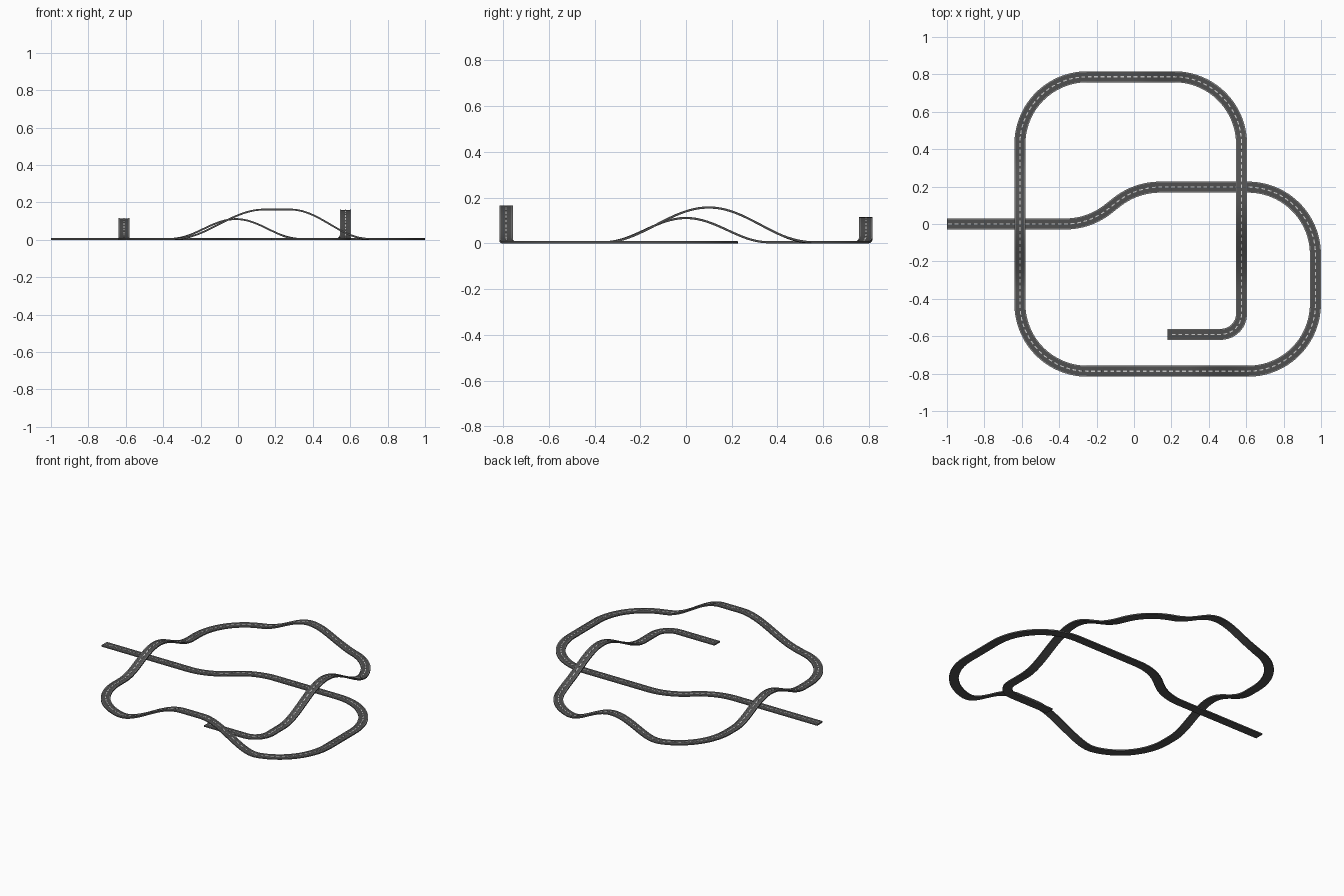
import bpy, math
from mathutils import Vector

if "Cube" in bpy.data.objects:
    bpy.data.objects.remove(bpy.data.objects["Cube"])

# Plan of the road: corner points with fillet radius
PLAN = [(-1.0, 0, 0), (-0.24, 0, .37), (0.01, 0.197, .37), (0.97, 0.197, .36),
        (0.97, -0.787, .36), (-0.61, -0.787, .36), (-0.61, 0.787, .36),
        (0.575, 0.787, .36), (0.575, -0.59, .11), (0.18, -0.59, 0)]
# Hills: straight's axis (0 = x, 1 = y), its fixed coordinate, start, crest start, crest end, end, height
HILLS = [(0, -0.787, -.34, .14, .28, .70, .157), (1, -0.61, -.36, 0, 0, .36, .106),
         (0, 0.787, -.36, -.01, -.01, .33, .106), (1, 0.575, -.36, .1, .1, .55, .152)]
FLAT_UNTIL = 2.3  # the first stretch stays on the ground, under the bridges

def ease(a, b, v):
    t = min(1, max(0, (v - a) / (b - a)))
    return (1 - math.cos(math.pi * t)) / 2

def height(p, s):
    z = 0
    for ax, fixed, a, b, c, d, h in HILLS:
        if s > FLAT_UNTIL and abs(p[1 - ax] - fixed) < 0.12:
            z = max(z, h * min(ease(a, b, p[ax]), 1 - ease(c, d, p[ax])))
    return z

def plan_points():
    pts = [Vector(PLAN[0][:2])]
    for i in range(1, len(PLAN) - 1):
        p, c, n = (Vector(PLAN[k][:2]) for k in (i - 1, i, i + 1))
        u, v = (p - c).normalized(), (n - c).normalized()
        r, half = PLAN[i][2], u.angle(v) / 2
        d = r / math.tan(half)
        centre = c + (u + v).normalized() * r / math.sin(half)
        a = c + u * d - centre
        turn = (math.pi - 2 * half) * (1 if u.x * v.y - u.y * v.x < 0 else -1)
        steps = max(8, round(abs(turn) / 0.03))
        for k in range(steps + 1):
            t = turn * k / steps
            pts.append(centre + Vector((a.x * math.cos(t) - a.y * math.sin(t),
                                        a.x * math.sin(t) + a.y * math.cos(t))))
    return pts + [Vector(PLAN[-1][:2])]

PTS = plan_points()
DIST = [0]
for a, b in zip(PTS, PTS[1:]):
    DIST.append(DIST[-1] + (b - a).length)
LENGTH = DIST[-1]

def at(s):
    i = 0
    while i < len(PTS) - 2 and DIST[i + 1] < s:
        i += 1
    p = PTS[i].lerp(PTS[i + 1], (s - DIST[i]) / (DIST[i + 1] - DIST[i]))
    return Vector((p.x, p.y, height(p, s)))

def frame(s):
    p = at(s)
    t = (at(min(LENGTH, s + .006)) - at(max(0, s - .006))).normalized()
    side = Vector((-t.y, t.x, 0)).normalized()
    return p, side, t.cross(side)

def sweep(name, profile, spans, mat):
    verts, faces, n = [], [], len(profile)
    for s0, s1, steps in spans:
        base = len(verts)
        for k in range(steps + 1):
            p, side, up = frame(s0 + (s1 - s0) * k / steps)
            verts += [p + side * a + up * b for a, b in profile]
        for k in range(steps):
            for j in range(n):
                q, m = base + k * n, (j + 1) % n
                faces.append((q + j, q + n + j, q + n + m, q + m))
        faces.append(tuple(base + j for j in range(n)))
        faces.append(tuple(base + steps * n + j for j in reversed(range(n))))
    me = bpy.data.meshes.new(name)
    me.from_pydata(verts, [], faces)
    ob = bpy.data.objects.new(name, me)
    bpy.context.collection.objects.link(ob)
    me.materials.append(mat)
    bpy.context.view_layer.objects.active = ob
    ob.select_set(True)
    bpy.ops.object.mode_set(mode='EDIT')
    bpy.ops.mesh.select_all(action='SELECT')
    bpy.ops.mesh.normals_make_consistent(inside=False)
    bpy.ops.object.mode_set(mode='OBJECT')
    bpy.ops.object.shade_smooth_by_angle(angle=math.radians(30))
    ob.select_set(False)

def material(name, g):
    m = bpy.data.materials.new(name)
    m.diffuse_color = (g, g, g, 1)
    m.use_nodes = True
    m.node_tree.nodes["Principled BSDF"].inputs["Base Color"].default_value = m.diffuse_color
    return m

full = [(0, LENGTH, 420)]
# Road slab
sweep("road_bed", [(-.0295, 0), (.0295, 0), (.0295, .0085), (-.0295, .0085)], full, material("asphalt", .08))
# Light border strips along both edges
border = material("border_grey", .27)
for name, d in (("left_border", 1), ("right_border", -1)):
    sweep(name, [(d * .0245, .0075), (d * .029, .0075), (d * .029, .0095), (d * .0245, .0095)], full, border)
# Dashed centre line
pitch = .0345
dashes = [(k * pitch + .006, k * pitch + .026, 2) for k in range(int((LENGTH - .03) / pitch) + 1)]
sweep("centre_dashes", [(-.003, .0075), (.003, .0075), (.003, .0095), (-.003, .0095)], dashes, material("line_paint", .6))
